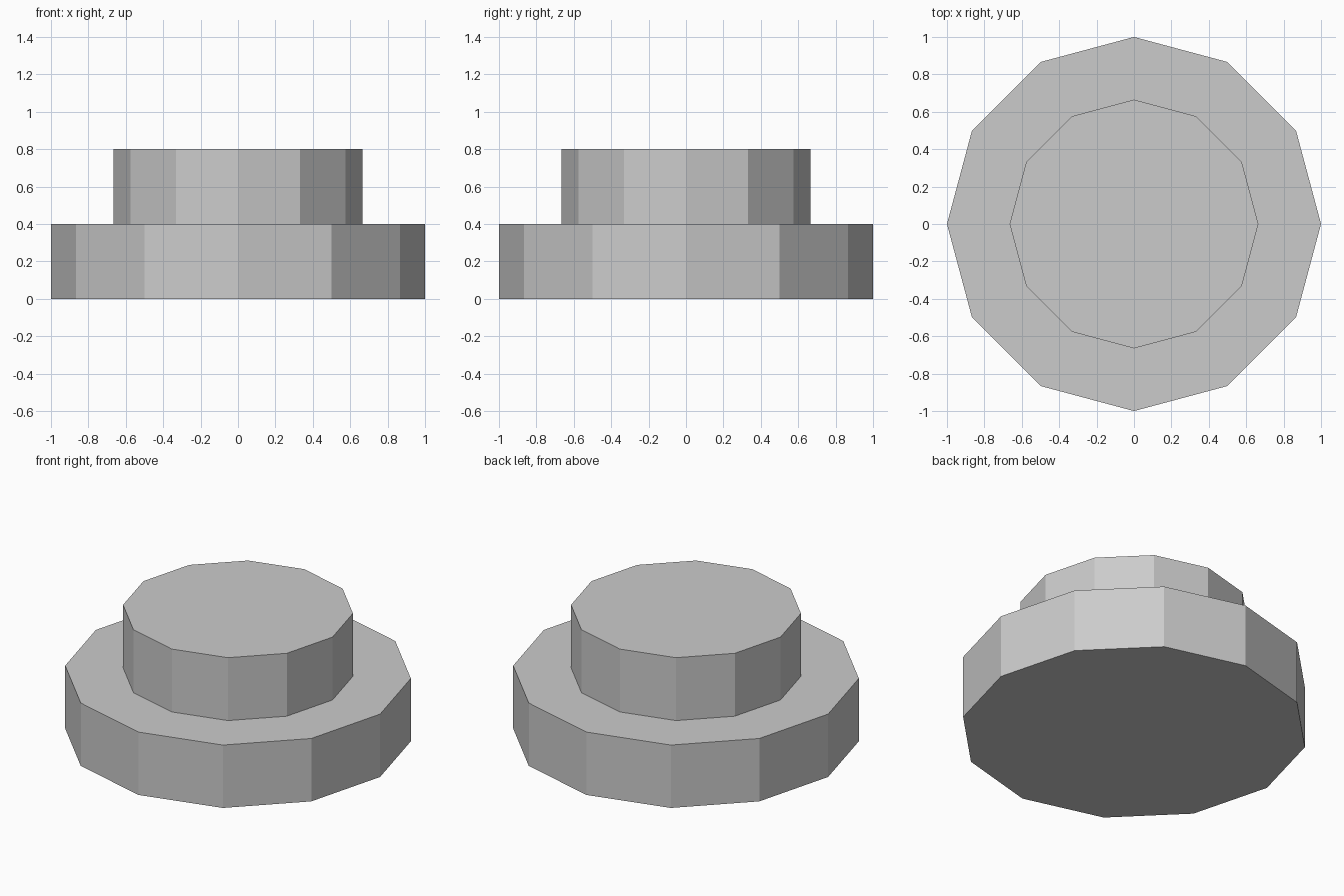
import bpy, bmesh
from math import cos, sin, tau

if "Cube" in bpy.data.objects:
    bpy.data.objects.remove(bpy.data.objects["Cube"])

SIDES = 12

def ring(bm, radius, z):
    return [bm.verts.new((radius * cos(tau * i / SIDES), radius * sin(tau * i / SIDES), z))
            for i in range(SIDES)]

# stepped round base: wide lower disc, narrower upper disc, as one closed shell
profile = [(1.0, 0.0), (1.0, 0.4), (0.665, 0.4), (0.665, 0.8)]
bm = bmesh.new()
rings = [ring(bm, r, z) for r, z in profile]
for low, high in zip(rings, rings[1:]):
    for i in range(SIDES):
        j = (i + 1) % SIDES
        bm.faces.new((low[i], low[j], high[j], high[i]))

# flat caps
bm.faces.new(rings[0][::-1])
bm.faces.new(rings[-1])

mesh = bpy.data.meshes.new("stepped_disc")
bm.to_mesh(mesh)
bm.free()
bpy.context.collection.objects.link(bpy.data.objects.new("stepped_disc", mesh))
